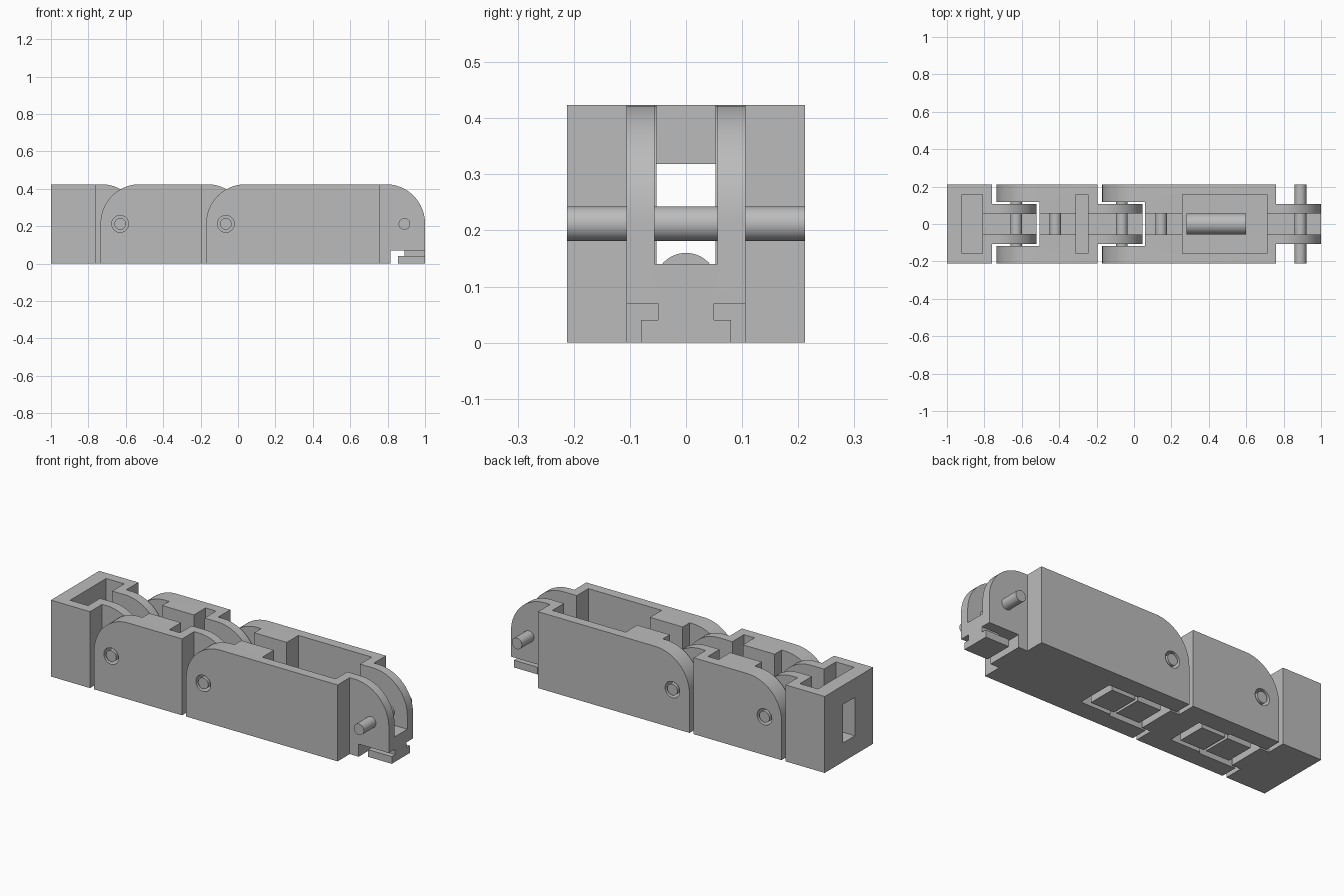
import bpy, math
from mathutils import Matrix

old = bpy.data.objects.get("Cube")
if old:
    bpy.data.objects.remove(old, do_unlink=True)

H = 0.424        # overall height
W = 0.212        # half width
R = 0.21         # knuckle rounding
AXIS = 0.212     # hinge axis height
EAR = 0.106      # half width over the ears
GAP = 0.053      # half width of the cable channel

grey = bpy.data.materials.new("plain grey")
grey.use_nodes = True
grey.diffuse_color = (0.5, 0.5, 0.5, 1)
grey.node_tree.nodes["Principled BSDF"].inputs["Base Color"].default_value = (0.5, 0.5, 0.5, 1)


def make(name, verts, faces):
    mesh = bpy.data.meshes.new(name)
    mesh.from_pydata(verts, [], faces)
    mesh.materials.append(grey)
    obj = bpy.data.objects.new(name, mesh)
    bpy.context.collection.objects.link(obj)
    return obj


def prism(name, outline, half):
    """Extrude a counter-clockwise x-z outline between y = -half and y = half."""
    n = len(outline)
    verts = [(x, y, z) for y in (-half, half) for x, z in outline]
    faces = [list(range(n)), list(range(2 * n - 1, n - 1, -1))]
    faces += [[(i + 1) % n, i, i + n, (i + 1) % n + n] for i in range(n)]
    return make(name, verts, faces)


def box(x0, x1, half, z0, z1, name="block"):
    return prism(name, [(x0, z0), (x1, z0), (x1, z1), (x0, z1)], half)


def rod(name, x, z, radius, half, sides=40):
    ring = [(x + radius * math.cos(2 * math.pi * i / sides),
             z + radius * math.sin(2 * math.pi * i / sides)) for i in range(sides)]
    return prism(name, ring, half)


def arc(cx, start):
    """Quarter round meeting the top of the part."""
    return [(cx + R * math.cos(math.radians(start + 90 * i / 20)),
             H - R + R * math.sin(math.radians(start + 90 * i / 20))) for i in range(21)]


def combine(obj, tool, operation):
    mod = obj.modifiers.new("cut", 'BOOLEAN')
    mod.operation = operation
    mod.solver = 'EXACT'
    mod.object = tool
    bpy.context.view_layer.update()
    result = bpy.data.meshes.new_from_object(
        obj.evaluated_get(bpy.context.evaluated_depsgraph_get()))
    obj.modifiers.clear()
    obj.data = result
    bpy.data.objects.remove(tool, do_unlink=True)


def finish(obj):
    bpy.ops.object.select_all(action='DESELECT')
    obj.select_set(True)
    bpy.context.view_layer.objects.active = obj
    bpy.ops.object.shade_smooth_by_angle(angle=math.radians(30))


def segment(name, left, pin, pocket, left_pin=None):
    right = pin - 0.13
    tip = pin + 0.11
    jointed = left_pin is not None

    # Main body, rounded over the hinge cheeks
    corner = arc(left + R, 90) if jointed else [(left, H)]
    body = prism(name, [(left, 0), (right, 0), (right, H)] + corner, W)

    # Ears reaching into the next segment
    ears = prism("ears", [(right - 0.02, 0), (tip, 0)] + arc(tip - R, 0)
                 + [(right - 0.02, H)], EAR)
    combine(body, ears, 'UNION')

    cuts = [box(pocket, right - 0.05, 0.158, 0.05, 1),                 # pocket
            box(pin - 0.075, tip + 0.1, 0.3, -1, 0.07)]                # ear underside
    adds = [box(pin, tip, 0.05, 0.035, 0.09),                          # hook neck
            box(pin - 0.035, tip, 0.08, 0, 0.04)]                      # hook plate
    if jointed:
        wall = left_pin + 0.125
        cuts += [box(left - 0.1, wall, 0.117, -1, 1),                  # hinge slot
                 rod("hole", left_pin, AXIS, 0.045, 0.5),              # cheek holes
                 box(wall - 0.05, wall + 0.185, EAR, -1, 0.07),        # underside recess
                 box(wall - 0.05, tip + 0.1, GAP + 0.003, 0.14, 1)]    # cable channel
        adds += [box(wall, wall + 0.11, 0.05, 0.035, 0.09),
                 box(wall, wall + 0.145, 0.08, 0, 0.04)]
    else:
        cuts += [box(left - 0.1, pocket + 0.02, GAP, 0.105, 0.318),    # end window
                 box(pocket + 0.02, tip + 0.1, GAP, 0.14, 1)]
    for tool in cuts:
        combine(body, tool, 'DIFFERENCE')
    for tool in adds:
        combine(body, tool, 'UNION')
    finish(body)

    # Hinge pin and cable guide bar
    finish(rod(name + "_hinge_pin", pin, AXIS, 0.031, W))
    if jointed:
        finish(rod(name + "_guide_bar", left_pin + 0.21, AXIS, 0.031, GAP + 0.02))


PINS = (-0.63, -0.065, 0.89)
segment("tip_segment", -1.0, PINS[0], -0.92)
segment("middle_segment", PINS[0] - 0.105, PINS[1], -0.31, PINS[0])
segment("base_segment", PINS[1] - 0.105, PINS[2], 0.26, PINS[1])

# Lengthwise cylinder lying in the base pocket
drum = rod("pocket_cylinder", 0, 0, 0.056, 0.16)
drum.data.transform(Matrix.Translation((0.44, 0, 0.104)) @ Matrix.Rotation(math.pi / 2, 4, 'Z'))
finish(drum)
